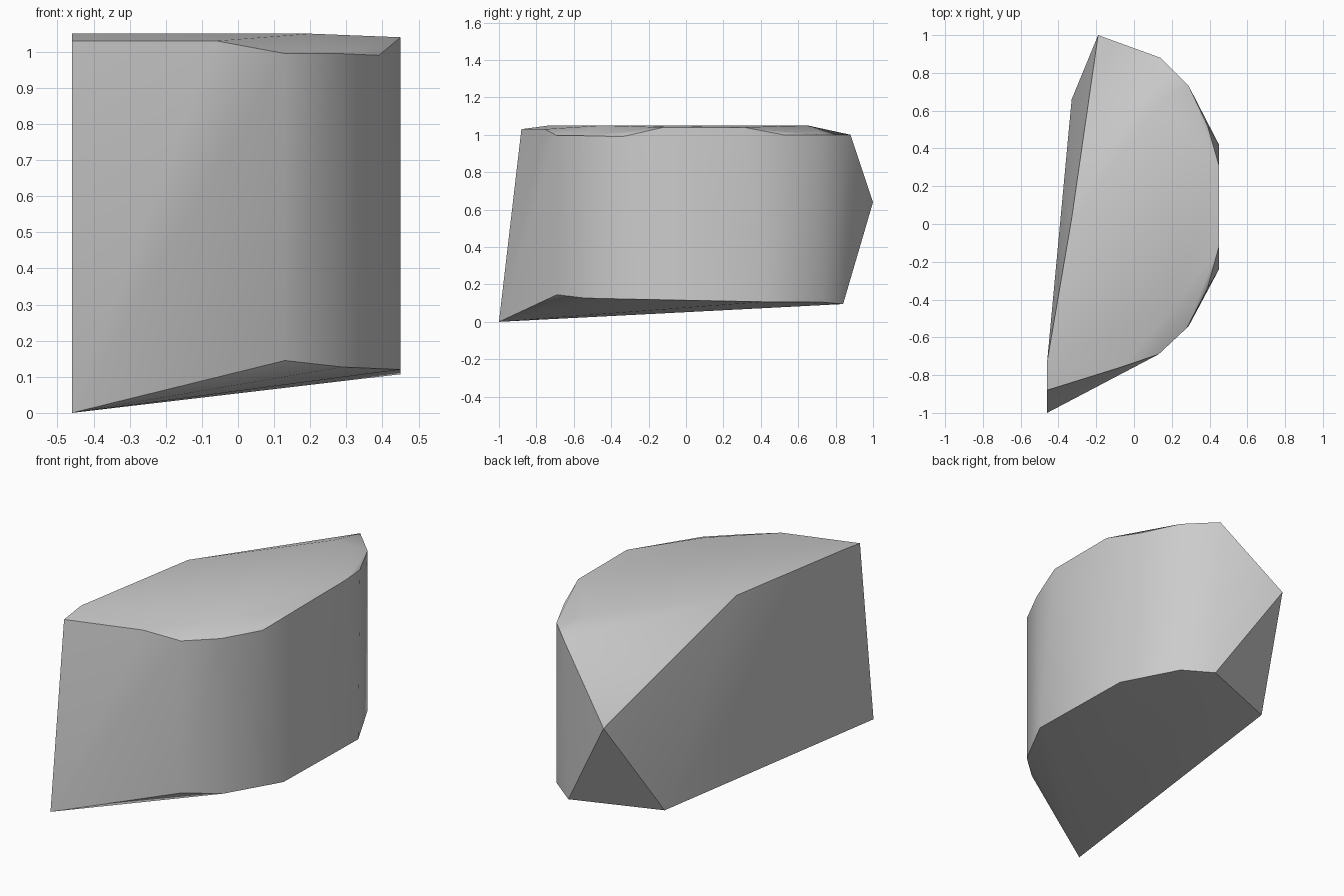
import bpy
import bmesh
import math

cube = bpy.data.objects.get("Cube")
if cube:
    bpy.data.objects.remove(cube, do_unlink=True)

# Plain grey stone
stone = bpy.data.materials.new("grey stone")
stone.use_nodes = True
grey = (0.6, 0.6, 0.6, 1)
stone.diffuse_color = grey
stone.node_tree.nodes["Principled BSDF"].inputs["Base Color"].default_value = grey

# Lower rim: pointed corner, curved side, back corner
lower_rim = [(-.46, -1, 0), (.13, -.69, .145), (.29, -.54, .127), (.45, -.24, .12),
             (.45, .42, .107), (.29, .73, .105), (.14, .84, .095), (-.33, .66, .09)]

# Upper rim of the curved side, chipped in two places
upper_rim = [(-.46, -.88, 1.03), (-.06, -.755, 1.03), (.13, -.69, .995),
             (.28, -.55, .995), (.39, -.34, .99), (.45, -.12, 1.04),
             (.45, .31, 1.04), (.39, .52, 1), (.29, .73, 1), (.14, .88, 1)]

# Flat top and the back tip
crown = [(-.46, -.73, 1.05), (-.33, .03, 1.05), (.2, -.45, 1.05), (.14, .65, 1.05)]
tip = [(-.19, 1, .64)]

# Faceted chunk wrapped around its corners
bm = bmesh.new()
for corner in lower_rim + upper_rim + crown + tip:
    bm.verts.new(corner)
hull = bmesh.ops.convex_hull(bm, input=bm.verts)
unused = {v for v in hull["geom_interior"] if isinstance(v, bmesh.types.BMVert)}
bmesh.ops.delete(bm, geom=list(unused), context="VERTS")
bmesh.ops.recalc_face_normals(bm, faces=bm.faces)

mesh = bpy.data.meshes.new("stone_chunk")
bm.to_mesh(mesh)
bm.free()
mesh.materials.append(stone)
chunk = bpy.data.objects.new("stone_chunk", mesh)
bpy.context.collection.objects.link(chunk)

# Soft shading across the curved side, crisp outer edges
bpy.ops.object.select_all(action="DESELECT")
chunk.select_set(True)
bpy.context.view_layer.objects.active = chunk
bpy.ops.object.shade_smooth_by_angle(angle=math.radians(40))
